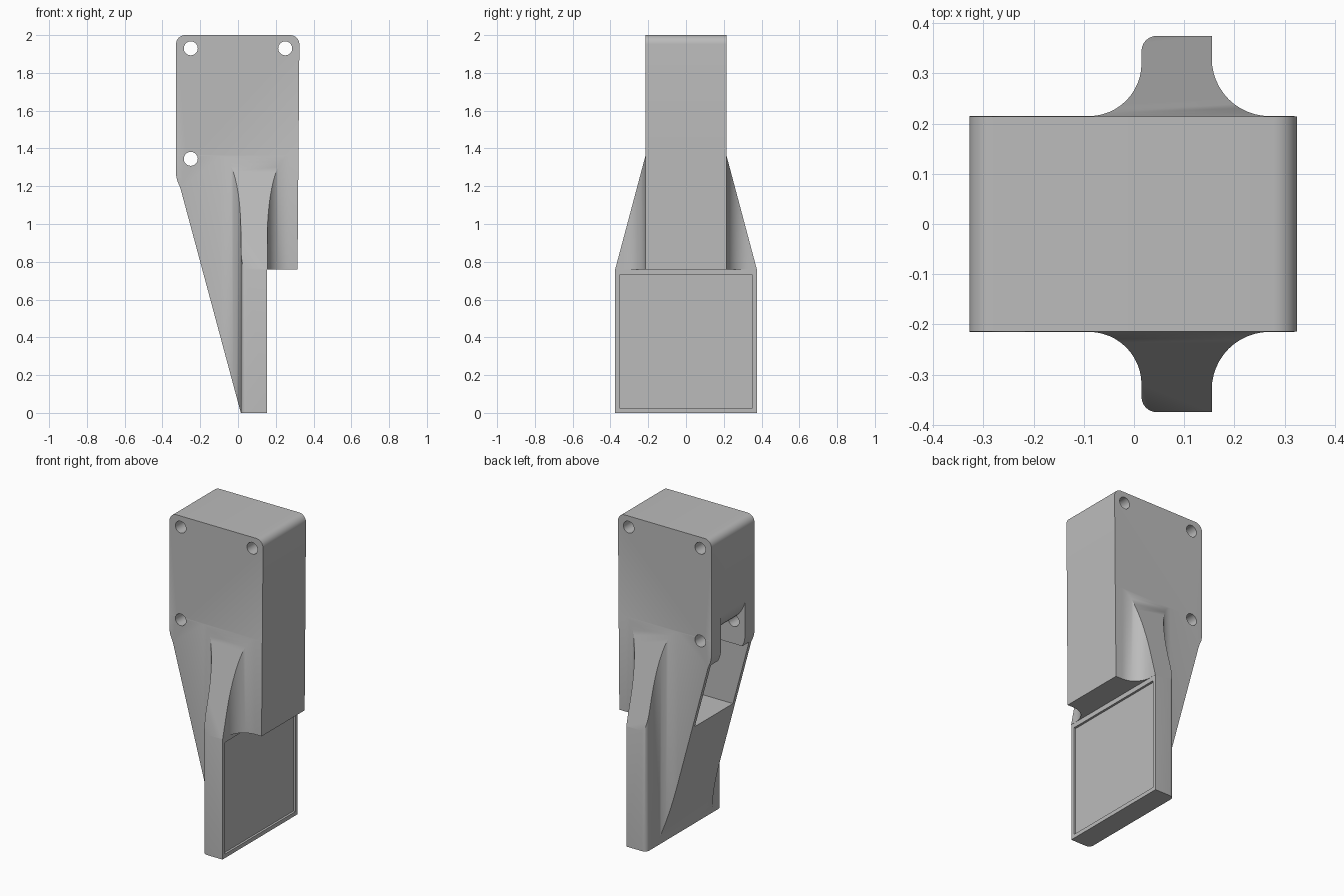
import bpy, bmesh
from math import cos, sin, radians
from mathutils import Vector

cube = bpy.data.objects.get("Cube")
if cube:
    bpy.data.objects.remove(cube, do_unlink=True)

GREY = (0.5, 0.5, 0.5, 1)
mat = bpy.data.materials.new("plain grey")
mat.use_nodes = True
mat.diffuse_color = GREY
mat.node_tree.nodes["Principled BSDF"].inputs["Base Color"].default_value = GREY


def arc(cx, cy, rx, ry, a0, a1, n=12):
    """Points on an elliptical arc, angles in degrees."""
    angles = [radians(a0 + (a1 - a0) * i / n) for i in range(n + 1)]
    return [(cx + rx * cos(a), cy + ry * sin(a)) for a in angles]


def prism(name, points, axis, lo, hi):
    """Extrude a 2D outline along an axis; the outline uses the other two axes in order."""
    def place(p, d):
        v = list(p)
        v.insert("xyz".index(axis), d)
        return Vector(v)
    bm = bmesh.new()
    face = bm.faces.new([bm.verts.new(place(p, lo)) for p in points])
    ext = bmesh.ops.extrude_face_region(bm, geom=[face])
    verts = [g for g in ext["geom"] if isinstance(g, bmesh.types.BMVert)]
    bmesh.ops.translate(bm, verts=verts, vec=place((0, 0), hi - lo))
    bmesh.ops.recalc_face_normals(bm, faces=bm.faces)
    mesh = bpy.data.meshes.new(name)
    bm.to_mesh(mesh)
    bm.free()
    mesh.materials.append(mat)
    obj = bpy.data.objects.new(name, mesh)
    bpy.context.collection.objects.link(obj)
    return obj


def combine(target, tool, operation):
    """Apply a boolean and drop the tool."""
    tool.hide_render = True
    mod = target.modifiers.new("cut", "BOOLEAN")
    mod.operation, mod.solver, mod.object = operation, "EXACT", tool
    bpy.context.view_layer.objects.active = target
    bpy.ops.object.modifier_apply(modifier=mod.name)
    bpy.data.objects.remove(tool, do_unlink=True)


def rect(a0, b0, a1, b1):
    return [(a0, b0), (a1, b0), (a1, b1), (a0, b1)]


# Plan outline: wide block with a flared rib on each side
half = [(0.4, 0.215)]
half += arc(0.27, 0.33, 0.115, 0.115, 270, 180)
half += [(0.155, 0.375)]
half += arc(0.045, 0.345, 0.03, 0.03, 90, 180, 6)
half += arc(-0.09, 0.32, 0.105, 0.105, 360, 270)
half += [(-0.4, 0.215)]
plan = half + [(x, -y) for x, y in reversed(half)]
housing = prism("housing", plan, "z", -0.1, 2.1)

# Front outline: rounded top, stepped right side, slanted left side
front = [(0.015, 0), (0.154, 0), (0.154, 0.76), (0.315, 0.76)]
front += arc(0.277, 1.952, 0.048, 0.048, 0, 90, 8)
front += arc(-0.28, 1.952, 0.048, 0.048, 90, 180, 8)
front += [(-0.328, 1.26), (-0.322, 1.23), (-0.305, 1.19)]
combine(housing, prism("front_outline", front, "y", -0.6, 0.6), "INTERSECT")

# Side outline: narrow upper block, slanted shoulders, wide lower slab
side = [(0.38, -0.2), (0.38, 0.741), (0.2145, 1.362), (0.2145, 2.2)]
side += [(-y, z) for y, z in reversed(side)]
combine(housing, prism("side_outline", side, "x", -0.6, 0.6), "INTERSECT")

# Cavity open to the slanted side, with a rounded ceiling and wider lower part
ceiling = [(-0.5, 0.9), (0.19, 0.9), (0.19, 1.34)]
ceiling += arc(-0.165, 1.54, 0.17, 0.2, 270, 180)
ceiling += [(-0.5, 1.54)]
combine(housing, prism("upper_cavity", ceiling, "y", -0.12, 0.12), "DIFFERENCE")
combine(housing, prism("lower_cavity", rect(-0.5, 0.78, 0.2, 1.2), "y", -0.19, 0.19), "DIFFERENCE")

# Recessed panel on the lower slab
combine(housing, prism("panel_recess", rect(-0.352, 0.025, 0.352, 0.73), "x", 0.14, 0.3), "DIFFERENCE")

# Screw holes through the block
for x, z in ((-0.25, 1.93), (0.25, 1.93), (-0.25, 1.345)):
    ring = arc(x, z, 0.037, 0.037, 0, 360, 32)[:-1]
    combine(housing, prism("screw_hole", ring, "y", -0.5, 0.5), "DIFFERENCE")

# Smooth the curved parts, keep the edges sharp
bpy.ops.object.select_all(action="DESELECT")
housing.select_set(True)
bpy.context.view_layer.objects.active = housing
bpy.ops.object.shade_smooth_by_angle(angle=radians(30))
